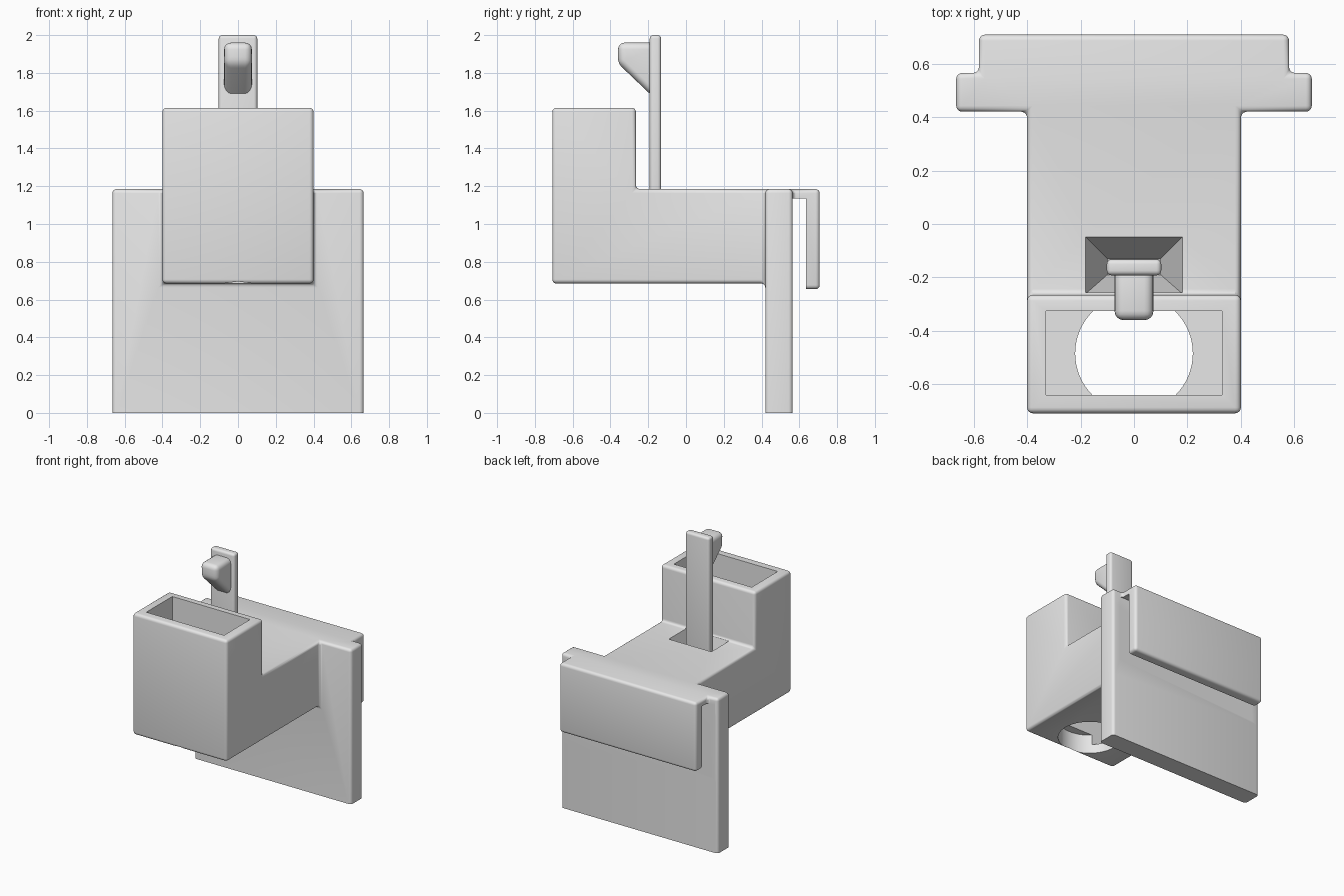
import bpy, bmesh, math
from mathutils import Matrix, Vector

start = bpy.data.objects.get("Cube")
if start:
    bpy.data.objects.remove(start, do_unlink=True)

grey = bpy.data.materials.new("light_grey_plastic")
grey.use_nodes = True
colour = (0.8, 0.8, 0.8, 1)
grey.diffuse_color = colour
for node in grey.node_tree.nodes:
    if node.type == 'BSDF_PRINCIPLED':
        node.inputs["Base Color"].default_value = colour


def make(name, bm):
    bmesh.ops.recalc_face_normals(bm, faces=bm.faces)
    mesh = bpy.data.meshes.new(name)
    bm.to_mesh(mesh)
    bm.free()
    mesh.materials.append(grey)
    ob = bpy.data.objects.new(name, mesh)
    bpy.context.collection.objects.link(ob)
    return ob


def frustum(name, bottom, top):
    """Box or tapered box between two rectangles (x half width, y0, y1, z)."""
    bm = bmesh.new()
    rings = [[bm.verts.new(p) for p in ((-w, a, z), (w, a, z), (w, b, z), (-w, b, z))]
             for w, a, b, z in (bottom, top)]
    for ring in rings:
        bm.faces.new(ring)
    for i in range(4):
        j = (i + 1) % 4
        bm.faces.new((rings[0][i], rings[0][j], rings[1][j], rings[1][i]))
    return make(name, bm)


def box(name, w, y0, y1, z0, z1):
    return frustum(name, (w, y0, y1, z0), (w, y0, y1, z1))


def finish(ob, bevel, cutters=()):
    """Round the edges, then cut sharp openings and smooth the rounds."""
    mod = ob.modifiers.new("rounding", 'BEVEL')
    mod.width = bevel
    mod.segments = 4
    mod.limit_method = 'ANGLE'
    for cutter in cutters:
        cutter.hide_render = True
        mod = ob.modifiers.new(cutter.name, 'BOOLEAN')
        mod.operation = 'DIFFERENCE'
        mod.solver = 'EXACT'
        mod.object = cutter
    bpy.ops.object.select_all(action='DESELECT')
    bpy.context.view_layer.objects.active = ob
    ob.select_set(True)
    for mod in list(ob.modifiers):
        bpy.ops.object.modifier_apply(modifier=mod.name)
    for cutter in cutters:
        bpy.data.objects.remove(cutter, do_unlink=True)
    bpy.ops.object.shade_smooth_by_angle(angle=math.radians(30))


# Main body: hopper, arm, back plate and hanging hook as one block form
xs = [-0.665, -0.58, -0.4, 0.4, 0.58, 0.665]
ys = [-0.708, -0.265, 0.42, 0.565, 0.708]
zs = [-0.1, 0.655, 0.685, 1.185, 1.615]


def solid(i, j, k):
    if not (0 <= i < 5 and 0 <= j < 4 and 0 <= k < 4):
        return False
    hopper = i == 2 and j == 0 and k >= 2
    arm = i == 2 and j == 1 and k == 2
    plate = j == 2 and k <= 2
    hook = 1 <= i <= 3 and j == 3 and k in (1, 2)
    return hopper or arm or plate or hook


bm = bmesh.new()
verts = {}
for cell in [(i, j, k) for i in range(5) for j in range(4) for k in range(4)]:
    if not solid(*cell):
        continue
    for axis in range(3):
        for side in (0, 1):
            near = list(cell)
            near[axis] += 2 * side - 1
            if solid(*near):
                continue
            ring = []
            for u, v in ((0, 0), (1, 0), (1, 1), (0, 1)):
                c = list(cell)
                c[axis] += side
                c[(axis + 1) % 3] += u
                c[(axis + 2) % 3] += v
                c = tuple(c)
                if c not in verts:
                    verts[c] = bm.verts.new((xs[c[0]], ys[c[1]], zs[c[2]]))
                ring.append(verts[c])
            bm.faces.new(ring)
bmesh.ops.recalc_face_normals(bm, faces=bm.faces)
bmesh.ops.dissolve_limit(bm, angle_limit=0.01, verts=bm.verts, edges=bm.edges)
body = make("holder_body", bm)

# Round outlet through the hopper floor
bm = bmesh.new()
bmesh.ops.create_cone(bm, cap_ends=True, segments=64, radius1=0.22, radius2=0.22,
                      depth=0.3, matrix=Matrix.Translation(Vector((0, -0.484, 0.68))))
outlet = make("outlet_cutter", bm)

finish(body, 0.022, [
    box("ground_cutter", 1, -1, 1, -0.3, 0),
    box("hook_gap_cutter", 0.8, 0.565, 0.636, 0.5, 1.135),
    box("hopper_cutter", 0.33, -0.64, -0.325, 0.755, 1.8),
    outlet,
    frustum("slot_cutter", (0.1, -0.19, -0.13, 0.9), (0.182, -0.262, -0.048, 1.19)),
])

# Upright latch strip standing in the tapered slot
strip = box("latch_strip", 0.102, -0.192, -0.132, 0.85, 2.0)
finish(strip, 0.018)

# Catch on the front of the strip
bm = bmesh.new()
profile = [(-0.15, 1.96), (-0.36, 1.96), (-0.36, 1.85), (-0.15, 1.65)]
face = bm.faces.new([bm.verts.new((-0.073, y, z)) for y, z in profile])
grown = bmesh.ops.extrude_face_region(bm, geom=[face])
moved = [g for g in grown["geom"] if isinstance(g, bmesh.types.BMVert)]
bmesh.ops.translate(bm, vec=(0.146, 0, 0), verts=moved)
catch = make("latch_catch", bm)
finish(catch, 0.035)
